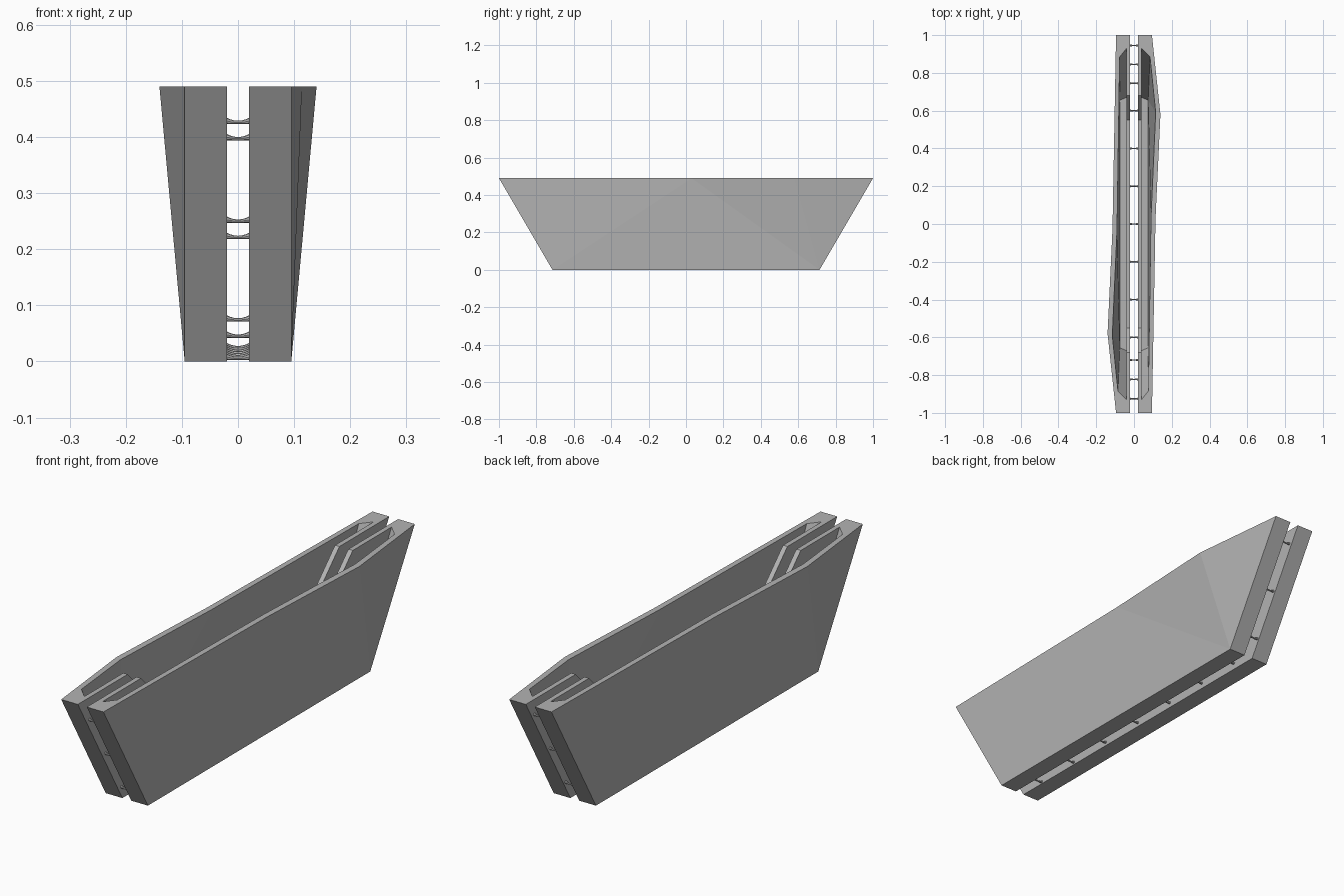
import bpy, bmesh, math
from mathutils import Vector

cube = bpy.data.objects.get("Cube")
if cube:
    bpy.data.objects.remove(cube, do_unlink=True)

GREY = (0.45, 0.45, 0.45)
TOP = 0.49
mat = bpy.data.materials.new("plain grey")
mat.use_nodes = True
mat.diffuse_color = (*GREY, 1)
mat.node_tree.nodes["Principled BSDF"].inputs["Base Color"].default_value = (*GREY, 1)


def make_object(name, verts, faces):
    bm = bmesh.new()
    vs = [bm.verts.new(v) for v in verts]
    for f in faces:
        bm.faces.new([vs[i] for i in f])
    bmesh.ops.recalc_face_normals(bm, faces=bm.faces)
    mesh = bpy.data.meshes.new(name)
    bm.to_mesh(mesh)
    bm.free()
    mesh.materials.append(mat)
    ob = bpy.data.objects.new(name, mesh)
    bpy.context.collection.objects.link(ob)
    return ob


def flared_block(name, rim, base, z_base, z_top):
    """Block with a six-point rim over a four-point base, bulging on the outer side."""
    verts = [(x, y, z_top) for x, y in rim] + [(x, y, z_base) for x, y in base]
    faces = [(0, 1, 2, 3, 4, 5), (6, 7, 8, 9),
             (0, 1, 7, 6), (5, 4, 8, 9), (0, 5, 9, 6),
             (1, 2, 7), (2, 3, 7), (3, 8, 7), (3, 4, 8)]
    return make_object(name, verts, faces)


def cut(target, cutter):
    cutter.hide_render = True
    mod = target.modifiers.new("cut", "BOOLEAN")
    mod.operation = "DIFFERENCE"
    mod.solver = "EXACT"
    mod.object = cutter


# Outer hull of one half
shell = flared_block(
    "left_shell",
    [(0.02, 1), (0.095, 1), (0.14, 0.58), (0.114, 0.03), (0.095, -1), (0.02, -1)],
    [(0.02, 0.714), (0.095, 0.714), (0.095, -0.714), (0.02, -0.714)], 0, TOP)

# Pocket, continued upward past the rim so that the cut is clean
rim = [(0.04, 0.93), (0.085, 0.885), (0.115, 0.59), (0.09, 0.03), (0.076, -0.885), (0.04, -0.93)]
floor = [(0.04, 0.67), (0.075, 0.655), (0.075, -0.655), (0.04, -0.67)]
pocket = flared_block("pocket_cutter", rim, floor, 0.03, TOP + 0.001)

# Sloped notch in the inner wall
profile = [(0.69, TOP + 0.01), (0.55, 0.36), (-0.55, 0.36), (-0.69, TOP + 0.01)]
notch = make_object(
    "notch_cutter",
    [(x, y, z) for x in (0.01, 0.046) for y, z in profile],
    [(0, 1, 2, 3), (4, 5, 6, 7)] + [(i, (i + 1) % 4, (i + 1) % 4 + 4, i + 4) for i in range(4)])
cut(shell, pocket)
cut(shell, notch)

# Bake the cuts and remove the cutters
bpy.context.view_layer.update()
baked = bpy.data.meshes.new_from_object(
    shell.evaluated_get(bpy.context.evaluated_depsgraph_get()))
shell.modifiers.clear()
shell.data = baked
for cutter in (pocket, notch):
    bpy.data.objects.remove(cutter, do_unlink=True)

# Second half is the first turned half a circle
other = bpy.data.objects.new("right_shell", baked)
other.rotation_euler.z = math.pi
bpy.context.collection.objects.link(other)


# Waisted pins joining the halves
def pin(name, y, z, sides=8, rings=6):
    verts, faces = [], []
    for k in range(rings + 1):
        t = 2 * k / rings - 1
        r = 0.003 + 0.003 * t * t
        for s in range(sides):
            a = 2 * math.pi * s / sides
            verts.append(Vector((0.021 * t, y + r * math.cos(a), z + r * (1 + math.sin(a)))))
    for k in range(rings):
        for s in range(sides):
            n = (s + 1) % sides
            faces.append((k * sides + s, k * sides + n, (k + 1) * sides + n, (k + 1) * sides + s))
    faces += [range(sides), range(rings * sides, (rings + 1) * sides)]
    make_object(name, verts, faces)


for i in range(7):
    y = 0.2 * (i - 3)
    pin(f"bottom_pin_{i + 1}", y, 0.012 + 0.016 * y)
for i in range(3):
    pin(f"back_pin_{i + 1}", 0.745 + 0.1 * i, 0.071 + 0.176 * i)
    pin(f"front_pin_{i + 1}", -0.72 - 0.1025 * i, 0.042 + 0.176 * i)
